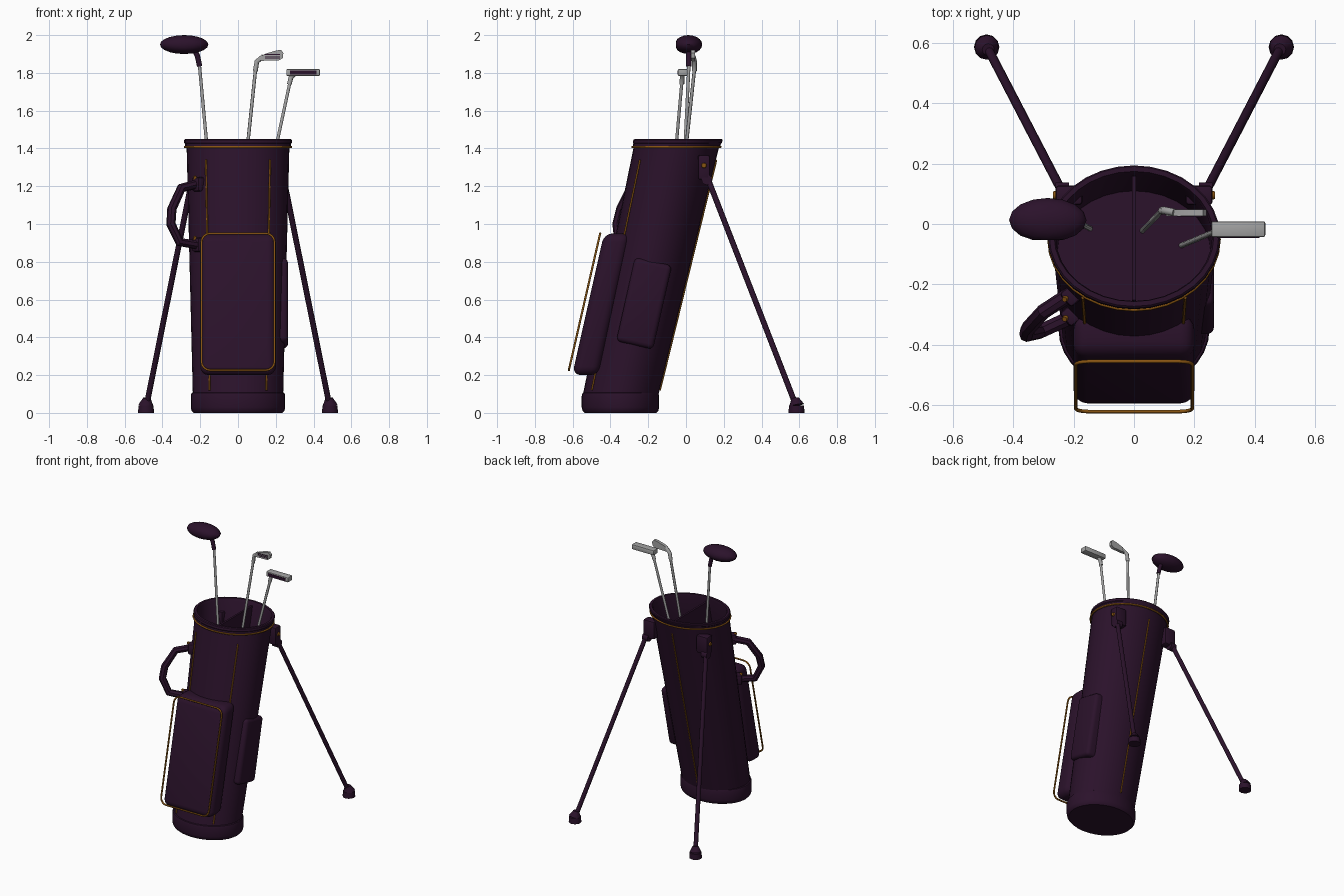
import bpy, bmesh
from math import sin, cos, pi, radians
from mathutils import Matrix, Vector

if "Cube" in bpy.data.objects:
    bpy.data.objects.remove(bpy.data.objects["Cube"])


def material(name, rgb, metallic=0.0):
    m = bpy.data.materials.new(name)
    m.use_nodes = True
    m.diffuse_color = (*rgb, 1)
    m.node_tree.nodes["Principled BSDF"].inputs["Base Color"].default_value = (*rgb, 1)
    return m


PURPLE = material("dark purple fabric", (0.024, 0.006, 0.024))
AMBER = material("amber trim", (0.25, 0.09, 0.006))
STEEL = material("grey steel", (0.36, 0.36, 0.36))

LEAN = 0.225
SEGMENTS = 32


def axis_y(z):
    return -0.3675 + LEAN * z


def on_body(z, angle, extra=0.0):
    """Point on the leaning body; angle 0 is the front."""
    rx, ry = 0.237 + 0.025 * z + extra, 0.198 + 0.02 * z + extra
    return Vector((rx * sin(angle), axis_y(z) - ry * cos(angle), z))


def finish(name, mesh, mat, angle=35):
    mesh.materials.clear()
    mesh.materials.append(mat)
    ob = bpy.data.objects.new(name, mesh)
    bpy.context.collection.objects.link(ob)
    bpy.ops.object.select_all(action="DESELECT")
    ob.select_set(True)
    bpy.context.view_layer.objects.active = ob
    bpy.ops.object.shade_smooth_by_angle(angle=radians(angle))
    return ob


def from_bmesh(name, bm, mat, angle=35):
    bmesh.ops.recalc_face_normals(bm, faces=bm.faces)
    mesh = bpy.data.meshes.new(name)
    bm.to_mesh(mesh)
    bm.free()
    return finish(name, mesh, mat, angle)


def loft(name, rings, mat, centre):
    """Skin a stack of flat ellipses (z, rx, ry), capped at both ends."""
    bm = bmesh.new()
    loops = []
    for z, rx, ry in rings:
        turn = [2 * pi * i / SEGMENTS for i in range(SEGMENTS)]
        loops.append([bm.verts.new((rx * cos(t), centre(z) + ry * sin(t), z)) for t in turn])
    for a, b in zip(loops, loops[1:]):
        for i in range(SEGMENTS):
            j = (i + 1) % SEGMENTS
            bm.faces.new((a[i], a[j], b[j], b[i]))
    bm.faces.new(loops[0])
    bm.faces.new(loops[-1])
    return from_bmesh(name, bm, mat)


def box(name, centre, size, mat, bevel=0.0, segments=3, tilt=None):
    bm = bmesh.new()
    bmesh.ops.create_cube(bm, size=1)
    bmesh.ops.scale(bm, vec=size, verts=bm.verts)
    if bevel:
        bmesh.ops.bevel(bm, geom=bm.edges[:], offset=bevel, segments=segments,
                        profile=0.5, affect="EDGES")
    bm.transform(Matrix.Translation(centre) @ (tilt or Matrix()))
    return from_bmesh(name, bm, mat)


def tube(name, points, radius, mat, closed=False, resolution=2, angle=50):
    curve = bpy.data.curves.new(name, "CURVE")
    curve.dimensions = "3D"
    curve.bevel_depth = radius
    curve.bevel_resolution = resolution
    curve.use_fill_caps = True
    line = curve.splines.new("POLY")
    line.points.add(len(points) - 1)
    for p, co in zip(line.points, points):
        p.co = (*co, 1)
    line.use_cyclic_u = closed
    helper = bpy.data.objects.new(name + " path", curve)
    mesh = bpy.data.meshes.new_from_object(helper)
    bpy.data.objects.remove(helper)
    return finish(name, mesh, mat, angle)


def cone(name, start, end, r1, r2, mat, sides=12):
    start, end = Vector(start), Vector(end)
    d = end - start
    bm = bmesh.new()
    bmesh.ops.create_cone(bm, cap_ends=True, segments=sides, radius1=r1, radius2=r2, depth=d.length)
    bm.transform(Matrix.Translation((start + end) / 2) @ d.to_track_quat("Z", "Y").to_matrix().to_4x4())
    return from_bmesh(name, bm, mat)


shear = Matrix()
shear[1][2] = LEAN

# Bag body with an open, recessed mouth
loft("bag_body", [
    (0.09, 0.239, 0.2), (1.405, 0.272, 0.226), (1.41, 0.28, 0.232), (1.425, 0.28, 0.232),
    (1.43, 0.285, 0.236), (1.445, 0.285, 0.236), (1.45, 0.28, 0.231), (1.45, 0.264, 0.215),
    (1.435, 0.258, 0.21), (1.2, 0.254, 0.207)], PURPLE, axis_y)
loft("base_cup", [
    (0.0, 0.235, 0.19), (0.012, 0.246, 0.201), (0.03, 0.25, 0.205), (0.09, 0.25, 0.205),
    (0.105, 0.246, 0.201), (0.11, 0.236, 0.195)], PURPLE, lambda z: -0.347)
box("mouth_divider", (0, axis_y(1.31), 1.31), (0.014, 0.41, 0.23), PURPLE, tilt=shear)

# Amber piping
ring = [2 * pi * i / SEGMENTS for i in range(SEGMENTS)]
tube("rim_piping", [(0.281 * cos(t), axis_y(1.408) + 0.233 * sin(t), 1.408) for t in ring],
     0.006, AMBER, closed=True)
for label, a in (("left", 38.5), ("right", -38.5), ("back", 180)):
    tube(label + "_seam", [on_body(z, radians(a), 0.002) for z in (0.12, 0.5, 0.9, 1.34)],
         0.005, AMBER)

# Front pocket and its piping frame
box("front_pocket", (0, axis_y(0.575) - 0.21, 0.575), (0.4, 0.14, 0.75), PURPLE, 0.045, 4, shear)
frame = []
for i, (sx, sz) in enumerate(((1, 1), (-1, 1), (-1, -1), (1, -1))):
    for k in range(5):
        t = (i + k / 4) * pi / 2
        z = 0.588 + sz * 0.317 + 0.045 * sin(t)
        frame.append((sx * 0.148 + 0.045 * cos(t), -0.672 + 0.229 * z, z))
tube("front_pocket_piping", frame, 0.006, AMBER, closed=True)

# Side pocket
box("side_pocket", (0.205, -0.222, 0.58), (0.12, 0.2, 0.455), PURPLE, 0.025, 3,
    Matrix.Rotation(-radians(12.7), 4, "X"))

# Carry handle with its mounts and rivets
tube("carry_handle", [
    (-0.2, -0.225, 1.215), (-0.3, -0.29, 1.19), (-0.35, -0.345, 1.08),
    (-0.355, -0.365, 1.0), (-0.31, -0.355, 0.905), (-0.19, -0.3, 0.885)],
    0.025, PURPLE, angle=30)
yaw = Matrix.Rotation(radians(40), 4, "Z")
for label, y, z in (("upper", -0.235, 1.21), ("lower", -0.3, 0.89)):
    box(label + "_handle_mount", (-0.205, y, z), (0.06, 0.06, 0.075), PURPLE, 0.012, 2, yaw)
    cone(label + "_handle_rivet", (-0.225, y - 0.01, z + 0.03), (-0.23, y - 0.015, z + 0.043),
         0.011, 0.008, AMBER)

# Stand: hinges, legs and feet
for label, s in (("left", 1), ("right", -1)):
    box(label + "_hinge", (s * 0.215, 0.095, 1.3), (0.09, 0.065, 0.13), PURPLE, 0.012, 2)
    cone(label + "_hinge_rivet", (s * 0.255, 0.095, 1.31), (s * 0.268, 0.095, 1.31),
         0.016, 0.012, AMBER)
    cone(label + "_hinge_pivot", (s * 0.215, 0.11, 1.235), (s * 0.26, 0.11, 1.235),
         0.028, 0.028, PURPLE)
    cone(label + "_leg", (s * 0.238, 0.108, 1.26), (s * 0.482, 0.578, 0.05), 0.015, 0.015, PURPLE)
    cone(label + "_foot", (s * 0.487, 0.585, 0), (s * 0.487, 0.585, 0.04), 0.042, 0.04, PURPLE)
    cone(label + "_foot_collar", (s * 0.487, 0.585, 0.04), (s * 0.482, 0.577, 0.078),
         0.04, 0.02, PURPLE)

# Wood club
tube("wood_shaft", [(-0.145, -0.015, 1.2), (-0.205, 0.016, 1.85)], 0.009, STEEL)
tube("wood_hosel", [(-0.203, 0.015, 1.835), (-0.215, 0.015, 1.89), (-0.235, 0.015, 1.93)],
     0.014, PURPLE)
bm = bmesh.new()
bmesh.ops.create_uvsphere(bm, u_segments=16, v_segments=10, radius=1)
bmesh.ops.scale(bm, vec=(0.128, 0.073, 0.05), verts=bm.verts)
for v in bm.verts:
    v.co.y = max(v.co.y, -0.066)
bm.transform(Matrix.Translation((-0.285, 0.013, 1.95)))
from_bmesh("wood_head", bm, PURPLE)

# Iron club: blade cut from a flat profile
tube("iron_shaft", [(0.028, -0.022, 1.2), (0.093, 0.045, 1.82)], 0.009, STEEL)
tube("iron_neck", [(0.092, 0.044, 1.81), (0.1, 0.045, 1.86), (0.135, 0.038, 1.888)], 0.013, STEEL)
bm = bmesh.new()
outline = [(0.105, 1.868), (0.13, 1.864), (0.22, 1.867), (0.238, 1.88),
           (0.24, 1.905), (0.228, 1.922), (0.2, 1.918), (0.14, 1.9)]
blade = bm.faces.new([bm.verts.new((x, 0.026, z)) for x, z in outline])
back = bmesh.ops.extrude_face_region(bm, geom=[blade])["geom"]
bmesh.ops.translate(bm, vec=(0, 0.022, 0), verts=[g for g in back if isinstance(g, bmesh.types.BMVert)])
from_bmesh("iron_head", bm, STEEL)
for i in range(3):
    box("iron_groove", (0.183, 0.0255, 1.879 + 0.009 * i), (0.08, 0.004, 0.004), PURPLE)

# Putter
tube("putter_shaft", [(0.157, -0.071, 1.2), (0.275, -0.022, 1.75)], 0.009, STEEL)
tube("putter_neck", [(0.272, -0.022, 1.74), (0.28, -0.02, 1.775), (0.3, -0.018, 1.795)], 0.013, STEEL)
box("putter_head", (0.345, -0.017, 1.802), (0.178, 0.052, 0.036), STEEL, 0.006, 2)
box("putter_face", (0.345, -0.043, 1.802), (0.14, 0.005, 0.02), PURPLE)
